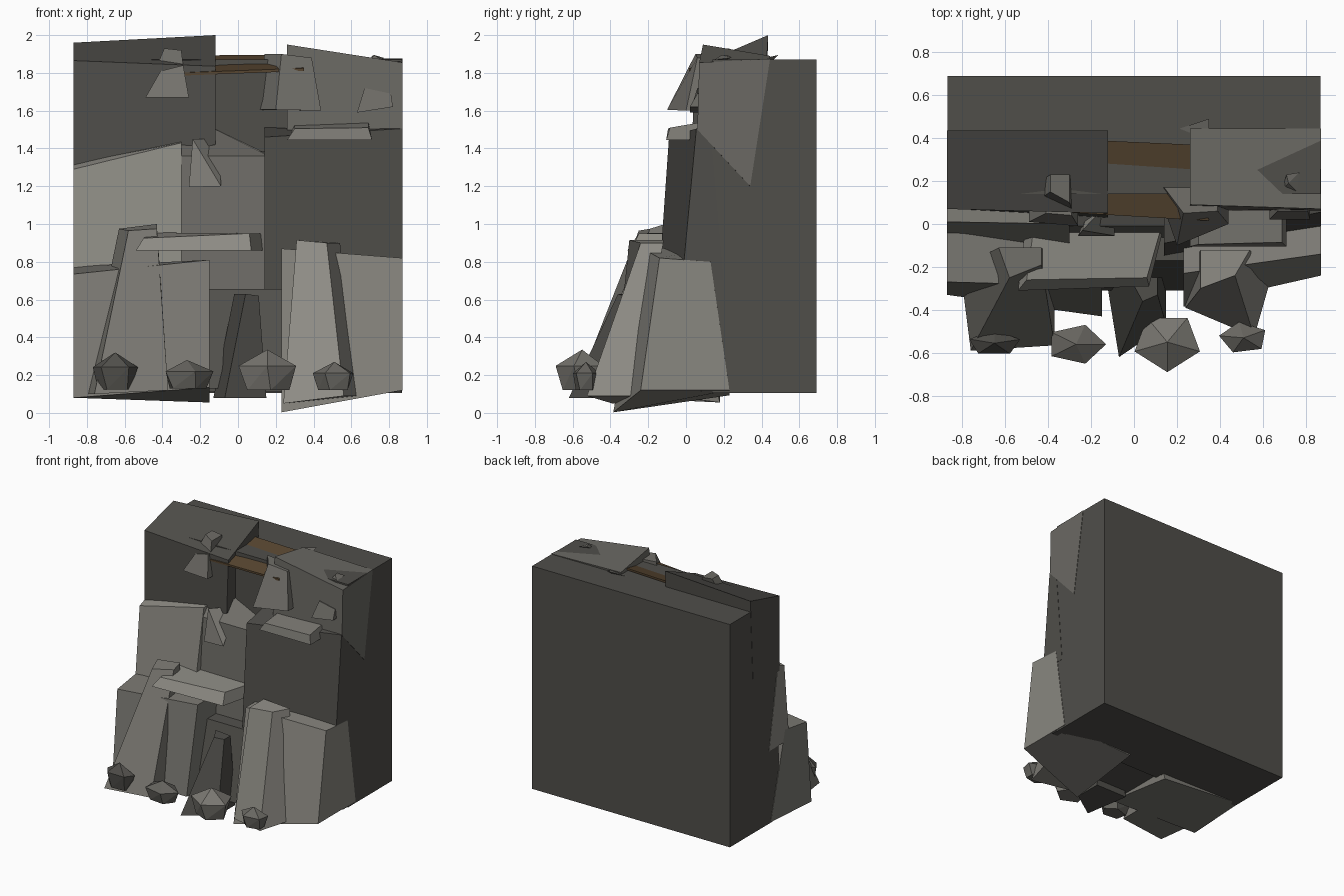
import bpy, bmesh, math

mats = {}


def stone(v):
    """Warm grey stone of brightness v."""
    if v not in mats:
        mats[v] = bpy.data.materials.new(f"stone_{v}")
        mats[v].diffuse_color = (v, v * .965, v * .86, 1)
    return mats[v]


def make(name, shade, pts, faces=None):
    """Mesh from points: given faces, or a convex hull."""
    bm = bmesh.new()
    vs = [bm.verts.new(p) for p in pts]
    if faces:
        for f in faces:
            bm.faces.new([vs[i] for i in f])
    else:
        bmesh.ops.convex_hull(bm, input=vs)
        bmesh.ops.delete(bm, geom=[v for v in bm.verts if not v.link_faces], context='VERTS')
    bmesh.ops.recalc_face_normals(bm, faces=bm.faces)
    me = bpy.data.meshes.new(name)
    bm.to_mesh(me)
    bm.free()
    me.materials.append(stone(shade))
    ob = bpy.data.objects.new(name, me)
    bpy.context.collection.objects.link(ob)
    return ob


HEX = [(0, 1, 2, 3), (7, 6, 5, 4), (0, 4, 5, 1), (1, 5, 6, 2), (2, 6, 7, 3), (3, 7, 4, 0)]


def block(name, shade, front, yb, yt, zb=(0, 0), zt=(0, 0), inset=(0, 0)):
    """Rock slab: front quad (bl, br, tr, tl), back y at bottom/top,
    z offset of the back corners (left, right), x inset of the back."""
    bl, br, tr, tl = front
    back = [(bl[0] + inset[0], yb, bl[2] + zb[0]), (br[0] - inset[1], yb, br[2] + zb[1]),
            (tr[0] - inset[1], yt, tr[2] + zt[1]), (tl[0] + inset[0], yt, tl[2] + zt[0])]
    return make(name, shade, list(front) + back, HEX)


def boulder(name, shade, x, y, z0, z1, rx, ry, turn):
    """Faceted boulder: apex, wide ring, smaller flat base."""
    n = 5
    ring = lambda k, z, t: [(x + k * rx * math.cos(t + i * math.tau / n),
                             y + k * ry * math.sin(t + i * math.tau / n), z) for i in range(n)]
    return make(name, shade, [(x, y, z1)] + ring(1, z0 + 0.6 * (z1 - z0), turn) + ring(0.74, z0, turn + 0.15))


# back wall and core behind the stacked slabs
block("back_wall", .08, [(-.868, .14, .105), (.868, .14, .105), (.868, .14, 1.872), (-.868, .14, 1.872)], .69, .69)
block("wall_core", .08, [(-.866, .08, .11), (.866, .08, .11), (.866, .08, 1.45), (-.866, .08, 1.3)], .3, .3)

# upper slabs
block("upper_left_slab", .078, [(-.87, .07, 1.27), (-.12, .03, 1.42), (-.12, .05, 1.835), (-.87, .07, 1.865)],
      .40, .435, zt=(.095, .165))
block("upper_right_slab", .145, [(.26, .06, 1.42), (.871, .06, 1.50), (.871, .07, 1.855), (.26, .09, 1.95)],
      .34, .445, zb=(-.2, -.3), zt=(-.06, .02))
# middle slabs
block("middle_left_slab", .265, [(-.87, -.05, .68), (-.30, -.14, .68), (-.30, 0, 1.43), (-.87, .01, 1.29)],
      .2, .09, zt=(.03, .01))
block("middle_center_slab", .155, [(-.32, -.07, .55), (.16, -.07, .55), (.16, -.01, 1.36), (-.32, -.01, 1.36)],
      .2, .2, zt=(.24, .01))
block("middle_right_slab", .078, [(.14, -.15, .6), (.87, -.02, .7), (.87, .055, 1.505), (.14, -.09, 1.46)],
      .2, .13, zt=(.05, .0))
# lower slabs
block("lower_left_slab", .2, [(-.87, -.33, .08), (-.15, -.43, .135), (-.15, -.29, .81), (-.87, -.27, .735)],
      .18, .0, zb=(.03, -.08), zt=(.04, 0))
block("lower_center_slab", .085, [(-.17, -.31, .13), (.25, -.31, .13), (.25, -.17, .655), (-.17, -.17, .655)],
      .18, .15)
block("lower_right_slab", .25, [(.23, -.385, .003), (.871, -.24, .12), (.871, -.14, .82), (.23, -.23, .87)],
      .23, .13, zb=(.09, 0), zt=(0, -.02))

# leaning buttresses
block("left_buttress", .195, [(-.76, -.59, .10), (-.37, -.565, .12), (-.43, -.19, .975), (-.58, -.25, .965)],
      -.2, -.11, zt=(.01, .025), inset=(-.05, 0))
block("center_buttress", .08, [(-.07, -.62, .08), (.15, -.47, .08), (.11, -.33, .62), (.04, -.36, .63)],
      -.25, -.25, inset=(-.06, 0))
block("right_buttress", .285, [(.24, -.39, .05), (.56, -.525, .09), (.47, -.24, .90), (.31, -.3, .915)],
      -.28, -.12, inset=(0, -.07))

# ledges
block("long_ledge", .27, [(-.54, -.31, .86), (.07, -.29, .86), (.06, -.25, .95), (-.5, -.26, .925)],
      -.05, -.04, zt=(.03, 0), inset=(.03, -.06))
block("short_ledge", .2, [(.26, -.105, 1.445), (.71, -.105, 1.445), (.69, -.085, 1.51), (.30, -.095, 1.505)],
      .1, .09, zt=(.02, .03))

# rocks near the rim
block("rim_rock_right", .165, [(.20, -.1, 1.605), (.44, 0, 1.60), (.39, .06, 1.88), (.23, .05, 1.9)],
      .16, .17, inset=(-.09, 0))
block("rim_rock_left", .175, [(-.49, .01, 1.67), (-.26, -.01, 1.67), (-.29, .04, 1.84), (-.41, .05, 1.81)],
      .12, .12)
block("rim_cap", .155, [(-.42, .13, 1.86), (-.29, .07, 1.84), (-.30, .1, 1.92), (-.39, .15, 1.93)],
      .21, .23)
block("rim_chip", .15, [(.63, .02, 1.59), (.82, .02, 1.62), (.81, .06, 1.69), (.67, .06, 1.72)], .15, .15)
make("rim_pebble", .13, [(.69, .16, 1.85), (.76, .15, 1.87), (.77, .24, 1.88), (.71, .23, 1.89), (.72, .19, 1.895)])
make("rear_shard", .15, [(.14, .42, 1.86), (.35, .49, 1.895), (.35, .38, 1.87), (.3, .43, 1.84)])
make("crevice_shard", .22, [(-.26, -.055, 1.195), (-.09, -.055, 1.2), (-.24, -.03, 1.45),
                            (-.1, .12, 1.45), (-.2, .13, 1.2)])

# brown earth layer under the rim
earth = make("earth_layer", .1, [(x, y, z + d) for d in (0, .015) for x, y, z in
             ((-.85, .085, 1.765), (.35, .015, 1.81), (.26, .37, 1.88), (-.85, .42, 1.875))], HEX)
brown = bpy.data.materials.new("earth")
brown.diffuse_color = (.095, .06, .03, 1)
earth.data.materials[0] = brown

# boulders at the foot
for i, b in enumerate([(.08, -.65, -.555, .125, .32, .125, .06, .3), (.13, -.27, -.56, .13, .28, .14, .095, 0),
                       (.19, .155, -.55, .12, .335, .16, .14, -math.pi / 2), (.14, .51, -.53, .12, .27, .115, .075, .5)]):
    boulder(f"foot_boulder_{i + 1}", *b)
